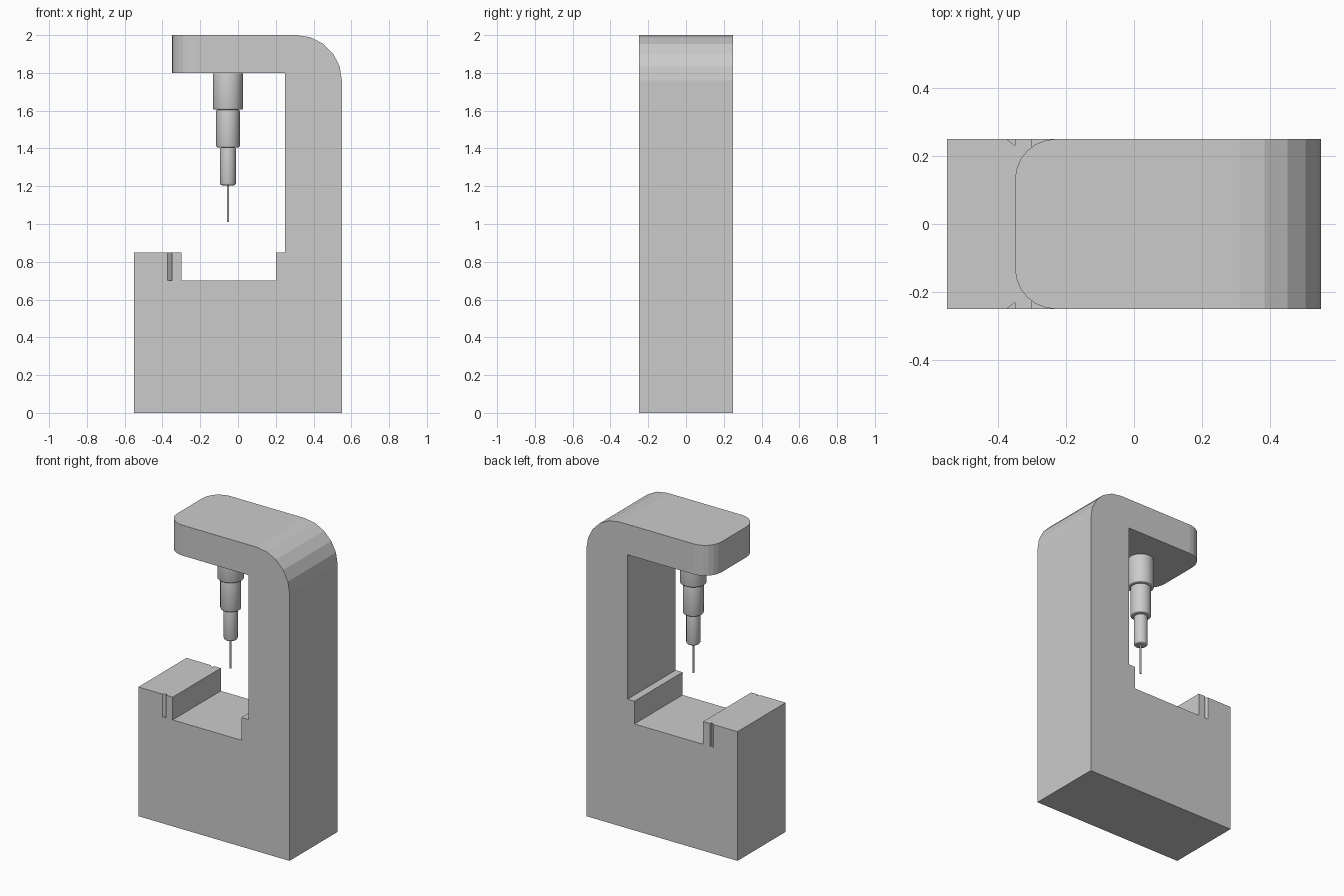
import bpy, bmesh
from math import radians
from mathutils import Vector

if "Cube" in bpy.data.objects:
    bpy.data.objects.remove(bpy.data.objects["Cube"])


def add_object(name, bm):
    mesh = bpy.data.meshes.new(name)
    bmesh.ops.recalc_face_normals(bm, faces=bm.faces)
    bm.to_mesh(mesh)
    bm.free()
    obj = bpy.data.objects.new(name, mesh)
    bpy.context.collection.objects.link(obj)
    return obj


def prism(points, offset):
    """Extrude a planar outline along an offset vector."""
    bm = bmesh.new()
    face = bm.faces.new([bm.verts.new(p) for p in points])
    geom = bmesh.ops.extrude_face_region(bm, geom=[face])["geom"]
    bmesh.ops.translate(bm, vec=Vector(offset),
                        verts=[v for v in geom if isinstance(v, bmesh.types.BMVert)])
    return bm


def round_edges(bm, test, radius, segments):
    edges = [e for e in bm.edges if all(test(v.co) for v in e.verts)]
    bmesh.ops.bevel(bm, geom=edges, offset=radius, offset_type='OFFSET',
                    segments=segments, profile=0.5, affect='EDGES')


# C-shaped frame with work tray, column and overhanging head
outline = [(-0.55, 0), (0.55, 0), (0.55, 2), (-0.35, 2), (-0.35, 1.8),
           (0.25, 1.8), (0.25, 0.85), (0.2, 0.85), (0.2, 0.7),
           (-0.3, 0.7), (-0.3, 0.85), (-0.55, 0.85)]
bm = prism([(x, -0.25, z) for x, z in outline], (0, 0.5, 0))
round_edges(bm, lambda c: c.x > 0.54 and c.z > 1.99, 0.24, 5)
for side in (-1, 1):
    round_edges(bm, lambda c: abs(c.x + 0.35) < 1e-4 and c.y * side > 0.24
                and c.z > 1.7, 0.12, 6)
frame = add_object("machine_frame", bm)

# V-notches cut in both sides of the tray wall
for side in (-1, 1):
    tri = [(-0.398, 0.27), (-0.35, 0.23), (-0.35, 0.27)]
    cutter = add_object("notch_cutter",
                        prism([(x, y * side, 0.7) for x, y in tri], (0, 0, 0.25)))
    cutter.hide_render = True
    mod = frame.modifiers.new("notch", 'BOOLEAN')
    mod.operation = 'DIFFERENCE'
    mod.solver = 'EXACT'
    mod.object = cutter
    bpy.context.view_layer.objects.active = frame
    bpy.ops.object.modifier_apply(modifier=mod.name)
    bpy.data.objects.remove(cutter)

# Stepped spindle: name, radius, bottom, top, rim bevel
parts = [("spindle_housing", 0.08, 1.605, 1.80, 0.008),
         ("spindle_sleeve", 0.0625, 1.405, 1.605, 0.008),
         ("tool_chuck", 0.042, 1.205, 1.405, 0.01),
         ("drill_bit", 0.006, 1.01, 1.205, 0)]
for name, radius, low, high, rim in parts:
    bpy.ops.mesh.primitive_cylinder_add(vertices=32, radius=radius, depth=high - low,
                                        location=(-0.053, 0, (low + high) / 2))
    obj = bpy.context.object
    obj.name = name
    if rim:
        mod = obj.modifiers.new("rim", 'BEVEL')
        mod.width = rim
        mod.segments = 3
        mod.limit_method = 'ANGLE'
        mod.angle_limit = radians(60)
        bpy.ops.object.modifier_apply(modifier=mod.name)
    bpy.ops.object.shade_smooth_by_angle(angle=radians(35))
